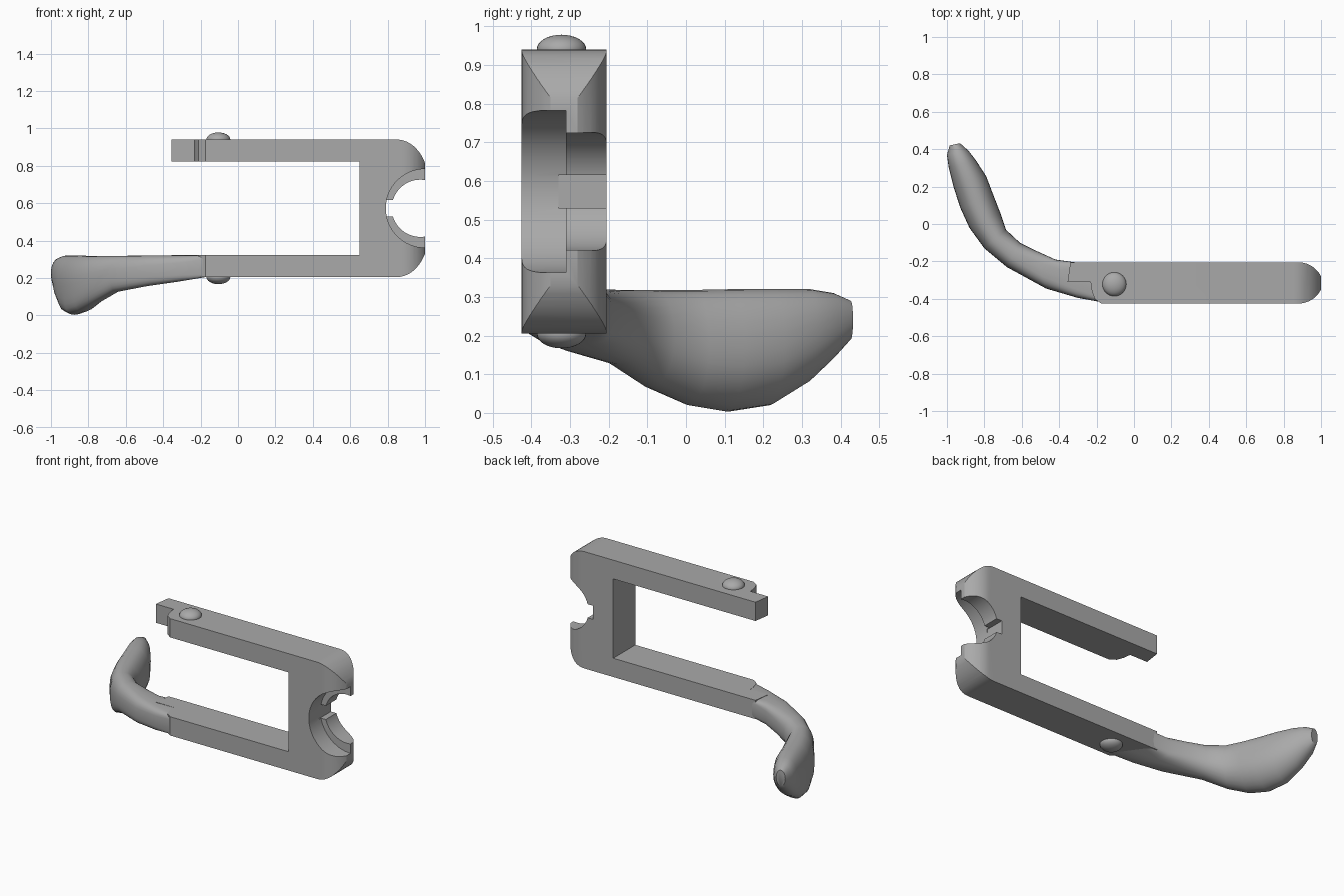
import bpy
import bmesh
from math import sin, cos, pi, radians, copysign
from mathutils import Vector, Matrix

cube = bpy.data.objects.get("Cube")
if cube:
    bpy.data.objects.remove(cube, do_unlink=True)

metal = bpy.data.materials.new("plain_grey")
metal.use_nodes = True
GREY = (0.4, 0.4, 0.4, 1)
metal.diffuse_color = GREY
metal.node_tree.nodes["Principled BSDF"].inputs["Base Color"].default_value = GREY

FRONT, BACK, STEP = -0.425, -0.205, -0.31
LOW, HIGH, THICK = 0.205, 0.94, 0.118
MID_Y, MID_Z = (FRONT + BACK) / 2, (LOW + HIGH) / 2


def finish(name, bm, smooth_angle=None):
    """Turn a bmesh into a named, coloured object."""
    bmesh.ops.recalc_face_normals(bm, faces=bm.faces)
    mesh = bpy.data.meshes.new(name)
    bm.to_mesh(mesh)
    bm.free()
    mesh.materials.append(metal)
    obj = bpy.data.objects.new(name, mesh)
    bpy.context.collection.objects.link(obj)
    if smooth_angle:
        shade(obj, smooth_angle)
    return obj


def shade(obj, angle):
    bpy.ops.object.select_all(action='DESELECT')
    obj.select_set(True)
    bpy.context.view_layer.objects.active = obj
    bpy.ops.object.shade_smooth_by_angle(angle=radians(angle))


def prism(name, outline, start, depth):
    """Extrude a closed outline of 3D points along the depth vector."""
    bm = bmesh.new()
    face = bm.faces.new([bm.verts.new(Vector(p) + Vector(start)) for p in outline])
    grown = bmesh.ops.extrude_face_region(bm, geom=[face])
    moved = [v for v in grown["geom"] if isinstance(v, bmesh.types.BMVert)]
    bmesh.ops.translate(bm, verts=moved, vec=depth)
    return finish(name, bm)


def boolean(obj, cutter, operation):
    """Apply a boolean and discard the cutter."""
    cutter.hide_render = True
    mod = obj.modifiers.new(operation, 'BOOLEAN')
    mod.object, mod.operation, mod.solver = cutter, operation, 'EXACT'
    bpy.context.view_layer.objects.active = obj
    bpy.ops.object.modifier_apply(modifier=mod.name)
    bpy.data.objects.remove(cutter, do_unlink=True)


def nose(start_x, drop, sweep=radians(62), steps=10):
    """Rounded corner ending at x = 1, as (x, inward drop) pairs."""
    return [(start_x + (1 - start_x) * sin(sweep * i / steps) / sin(sweep),
             drop * (1 - cos(sweep * i / steps)) / (1 - cos(sweep)))
            for i in range(steps + 1)]


# Bracket: side profile of two arms and a column with rounded corners
corner = nose(0.85, 0.125)
side = [(-0.5, 0, LOW)]
side += [(x, 0, LOW + d) for x, d in corner]
side += [(x, 0, HIGH - d) for x, d in reversed(corner)]
side += [(-0.5, 0, HIGH), (-0.5, 0, HIGH - THICK), (0.65, 0, HIGH - THICK),
         (0.65, 0, LOW + THICK), (-0.5, 0, LOW + THICK)]
bracket = prism("bracket", side, (0, -0.6, 0), (0, 0.6, 0))

# Plan outline: stepped tongue at one end, tapered nose at the other
taper = nose(0.88, 0.075)
plan = [(x, FRONT + d, 0) for x, d in taper]
plan += [(x, BACK - d, 0) for x, d in reversed(taper)]
plan += [(-0.34, BACK, 0), (-0.355, STEP, 0), (-0.232, STEP, 0),
         (-0.225, -0.36, 0), (-0.21, -0.4, 0), (-0.175, FRONT, 0)]
boolean(bracket, prism("plan_cutter", plan, (0, 0, 0), (0, 0, 1.2)), 'INTERSECT')


def disc(x, radius, y0, y1):
    ring = [(x + radius * cos(2 * pi * i / 64), 0, MID_Z + radius * sin(2 * pi * i / 64))
            for i in range(64)]
    return prism("socket_cutter", ring, (0, y0, 0), (0, y1 - y0, 0))


# Stepped round socket with a keyway in its narrow half
boolean(bracket, disc(1.0, 0.21, -0.6, STEP), 'DIFFERENCE')
boolean(bracket, disc(0.975, 0.153, STEP - 0.02, 0), 'DIFFERENCE')
slot = [(x, 0, MID_Z + z) for x, z in
        ((0.79, -0.043), (1.1, -0.043), (1.1, 0.043), (0.79, 0.043))]
boolean(bracket, prism("keyway_cutter", slot, (0, STEP - 0.02, 0), (0, 0.3, 0)), 'DIFFERENCE')
shade(bracket, 25)

# Domed pin heads on the outside of both arms
for name, z in (("upper_pin", HIGH), ("lower_pin", LOW)):
    bm = bmesh.new()
    place = Matrix.Translation((-0.105, -0.322, z)) @ Matrix.Diagonal((0.064, 0.064, 0.038, 1))
    bmesh.ops.create_uvsphere(bm, u_segments=32, v_segments=16, radius=1, matrix=place)
    finish(name, bm, 40)

# Lever: outer x, y, inner x, y, bottom, top and squareness of each section
stations = [
    (-0.15, -0.422, -0.3, -0.207, 0.205, 0.322, 9),
    (-0.3, -0.395, -0.42, -0.19, 0.178, 0.321, 4),
    (-0.47, -0.345, -0.53, -0.14, 0.155, 0.32, 3),
    (-0.68, -0.23, -0.61, -0.1, 0.125, 0.318, 2.4),
    (-0.8, -0.13, -0.685, -0.03, 0.065, 0.318, 2.2),
    (-0.88, -0.02, -0.715, 0.06, 0.02, 0.318, 2.2),
    (-0.93, 0.09, -0.75, 0.15, 0.003, 0.32, 2.2),
    (-0.965, 0.2, -0.79, 0.255, 0.02, 0.32, 2.2),
    (-0.99, 0.3, -0.845, 0.34, 0.08, 0.32, 2.2),
    (-1, 0.37, -0.885, 0.392, 0.14, 0.31, 2.2),
    (-0.985, 0.42, -0.93, 0.432, 0.19, 0.29, 2),
]
SIDES = 28
bm = bmesh.new()
rings = []
for ox, oy, ix, iy, bottom, top, square in stations:
    ring = []
    for i in range(SIDES):
        c, s = cos(2 * pi * i / SIDES), sin(2 * pi * i / SIDES)
        u = 0.5 + 0.5 * copysign(abs(c) ** (2 / square), c)
        v = copysign(abs(s) ** (2 / square), s)
        if s < 0:  # the keel leans outward where the lever is deep
            u -= max(0, top - bottom - 0.12) * s * s
        ring.append(bm.verts.new((ox + u * (ix - ox), oy + u * (iy - oy),
                                  (top + bottom) / 2 + v * (top - bottom) / 2)))
    rings.append(ring)
for a, b in zip(rings, rings[1:]):
    for i in range(SIDES):
        j = (i + 1) % SIDES
        bm.faces.new((a[i], a[j], b[j], b[i]))
bm.faces.new(rings[0])
bm.faces.new(rings[-1])
finish("lever", bm, 45)
